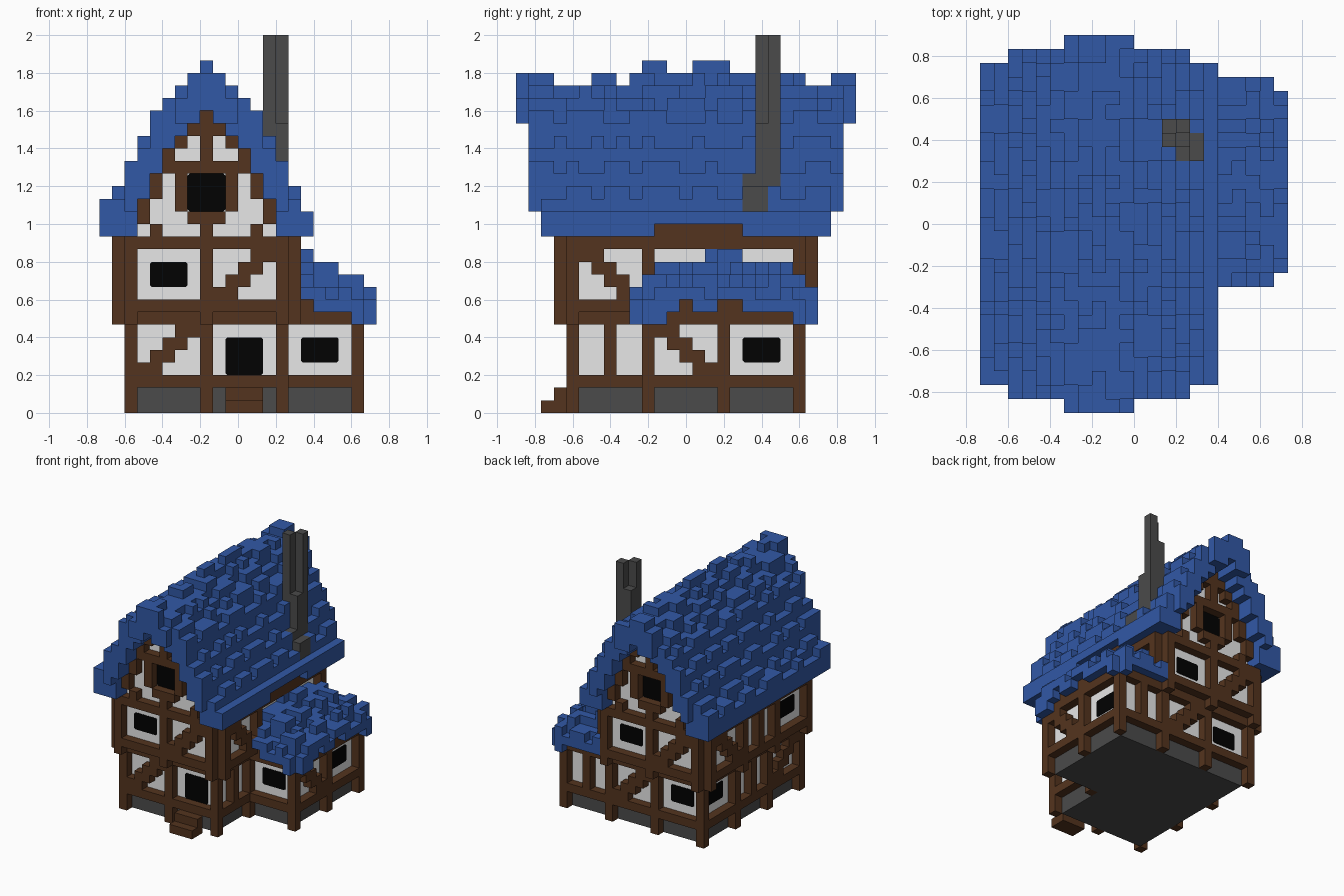
import bpy, bmesh, random

if "Cube" in bpy.data.objects:
    bpy.data.objects.remove(bpy.data.objects["Cube"])

random.seed(4)
V = 1 / 15            # size of one block; block (i, j, k) spans x i..i+1, y j-.5..j+.5, z k..k+1


def mat(name, rgb):
    m = bpy.data.materials.new(name)
    m.diffuse_color = (*rgb, 1)
    m.use_nodes = True
    m.node_tree.nodes["Principled BSDF"].inputs["Base Color"].default_value = m.diffuse_color
    return m


BLUE = mat("roof blue", (0.031, 0.098, 0.38))
BROWN = mat("timber brown", (0.088, 0.034, 0.013))
WHITE = mat("plaster white", (0.8, 0.8, 0.8))
GREY = mat("stone grey", (0.07, 0.07, 0.07))
BLACK = mat("window black", (0.0005, 0.0005, 0.0005))


def finish(name, bm, material):
    me = bpy.data.meshes.new(name)
    bm.to_mesh(me)
    bm.free()
    me.materials.append(material)
    bpy.context.collection.objects.link(bpy.data.objects.new(name, me))


def fill(cells, i0, i1, j0, j1, k0, k1):
    """Add blocks; i and k are half-open, j is inclusive."""
    cells.update((i, j, k) for i in range(i0, i1) for j in range(j0, j1 + 1) for k in range(k0, k1))


def build(name, cells, material):
    """Mesh of the exposed block faces."""
    bm, verts = bmesh.new(), {}

    def vert(p):
        if p not in verts:
            verts[p] = bm.verts.new((p[0] * V, (p[1] - 0.5) * V, p[2] * V))
        return verts[p]
    for c in sorted(cells):
        for a in range(3):
            for s in (0, 1):
                n = list(c)
                n[a] += 2 * s - 1
                if tuple(n) in cells:
                    continue
                b, d = (a + 1) % 3, (a + 2) % 3
                ring = []
                for u, w in ((0, 0), (1, 0), (1, 1), (0, 1)):
                    p = list(c)
                    p[a] += s
                    p[b] += u
                    p[d] += w
                    ring.append(vert(tuple(p)))
                bm.faces.new(ring if s else ring[::-1])
    finish(name, bm, material)


# Roof profile by distance from the ridge column
RIDGE = -3
UNDER = [24, 23, 22, 21, 19, 17, 15, 15, 14]
TOP = [26, 26, 25, 24, 23, 21, 19, 17, 16]

# Stone base and plaster infill
stone, plaster = set(), set()
for cells, k0, k1 in ((stone, 0, 2), (plaster, 2, 8)):
    fill(cells, -8, 3, -8, 8, k0, k1)
    fill(cells, 3, 9, -2, 8, k0, k1)
fill(plaster, -9, 4, -9, 9, 8, 14)
for d in range(7):
    for i in (RIDGE - d, RIDGE + d):
        fill(plaster, i, i + 1, -9, 9, 14, UNDER[d])
build("stone_base", stone, GREY)
build("plaster_walls", plaster, WHITE)

# Timber frame
T = set()
GROUND, UPPER = 3, 9


def beam_x(i0, i1, j, k):
    fill(T, i0, i1, j, j, k, k + 1)


def beam_y(i, j0, j1, k):
    fill(T, i, i + 1, j0, j1, k, k + 1)


def post(i, j, k0, k1):
    fill(T, i, i + 1, j, j, k0, k1)


def brace(u0, step, k0, i=None, j=None):
    """Stepped diagonal over a five-block panel, rising in direction step."""
    for n in range(5):
        u = u0 + n * step
        for k in {max(n - 1, 0), min(n, 3)}:
            T.add((u, j, k0 + k) if i is None else (i, u, k0 + k))


# ground floor frame
for k in (2, 7):
    for j in (-9, 9):
        beam_x(-9, 4, j, k)
    beam_y(-9, -9, 9, k)
    beam_y(3, -9, -3, k)
    beam_x(3, 10, -3, k)
    beam_x(3, 10, 9, k)
    beam_y(9, -3, 9, k)
for i in (-9, -3, 3):
    post(i, -9, 0, 8)
    post(i, 9, 0, 8)
for j in (-3, 3):
    post(-9, j, 0, 8)
for i, j in ((9, -3), (9, 3), (9, 9), (3, -3)):
    post(i, j, 0, 8)
post(3, -6, 2, 8)
post(6, 9, 2, 8)
post(-9, 0, 2, 8)
# wing wall plate glimpsed under the eaves
beam_x(4, 10, -3, 8)
beam_y(9, -3, 9, 8)
# upper floor frame
for k in (8, 13):
    for j in (-10, 10):
        beam_x(-9, 4, j, k)
    for i in (-10, 4):
        beam_y(i, -9, 9, k)
for i in (-10, 4):
    beam_y(i, -9, 9, 14)
    for j in (-9, -3, 3, 9):
        post(i, j, 7, 14)
for j in (-10, 10):
    for i in (-9, -3, 3):
        post(i, j, 7, 14)
post(-10, 0, 9, 13)
# braces
brace(-8, 1, GROUND, j=-9)
brace(2, -1, GROUND, j=9)
brace(2, -1, GROUND, i=9)
brace(-4, -1, GROUND, i=-9)
brace(-2, 1, UPPER, j=-10)
brace(-4, -1, UPPER, j=10)
brace(-4, -1, UPPER, i=4)
brace(4, 1, UPPER, i=-10)
# gable timbers: rakes, window frame, short posts
for j in (-10, 10):
    for d in range(6):
        for i in (RIDGE - d, RIDGE + d):
            post(i, j, UNDER[d + 1], UNDER[d])
    for i in (RIDGE - 2, RIDGE + 2):
        post(i, j, 16, 20)
    beam_x(RIDGE - 1, RIDGE + 2, j, 19)
    beam_x(RIDGE - 1, RIDGE + 2, j, 15)
    post(RIDGE, j, 14, 15)
    post(RIDGE, j, 20, 24)
    for i in (RIDGE - 4, RIDGE + 4):
        post(i, j, 14, 15)
build("timber_frame", T, BROWN)

# Front steps
steps = set()
fill(steps, -1, 2, -11, -11, 0, 1)
fill(steps, -1, 2, -10, -10, 0, 2)
build("front_steps", steps, BROWN)

# Chimney of uneven stacks
chimney = set()
for i, j, top in ((2, 6, 30), (3, 7, 30), (2, 7, 27), (3, 6, 23), (3, 5, 19), (4, 5, 18), (4, 6, 18)):
    fill(chimney, i, i + 1, j, j, 16, top)
build("chimney", chimney, GREY)


# Shingles: bumps in short random runs along a row
def bumps(j0, j1, longest):
    out, h = {}, random.randint(0, 1)
    j = j0
    while j <= j1:
        for _ in range(random.randint(1, longest)):
            out[j] = h
            j += 1
        h = 1 - h
    return out


# Main roof
roof = set()
ridge_line = dict(zip(range(-13, 14), "777666776788778887777776677"))
for d in range(9):
    reach = 13 if d < 3 else 12 if d < 7 else 11
    for i in sorted({RIDGE - d, RIDGE + d}):
        bump = bumps(-reach, reach, 3)
        for j in range(-reach, reach + 1):
            ridge = 20 + int(ridge_line[j])
            top = ridge if d == 0 else min(TOP[d] + (bump[j] if i != 5 else 0), ridge)
            low = UNDER[d]
            if d in (6, 7) and abs(j) > 9:
                low = 16 if abs(j) == 12 else 14
            if abs(j) == 13:
                low = max(low, 23)
            if i == 5 and -2 <= j <= 4:
                low = 15
            if (i, j) == (3, 5) or (i, j) == (4, 5) or (i, j) == (4, 6):
                top = min(top, 17)
            fill(roof, i, i + 1, j, j, low, top)
build("main_roof", roof - chimney, BLUE)

# Side wing hipped roof
wing = set()
for i in range(4, 11):
    bump = bumps(-4, 10, 2)
    for j in range(-4, 11):
        if i == 10 and j in (-4, 10):
            continue
        top = min(12 - (i - 4) // 2, 9 + min(j + 4, 10 - j)) + bump[j]
        if i < 6:
            top = min(top, 13 if 1 <= j <= 5 else 12)
        low = 8
        if i >= 9 and (j < -1 or j > 8):
            low = 7
        if (i == 10 and j in (0, 3, 4)) or (i == 5 and j == -4):
            low = 9
        fill(wing, i, i + 1, j, j, low, max(top, low + 1))
build("wing_roof", wing - T, BLUE)

# Windows and door: thin plates with clipped corners on the plaster
glass = bmesh.new()


def plate(axis, pos, u0, u1, k0, k1):
    c = 0.15
    outline = [(u0 + c, k0), (u1 - c, k0), (u1, k0 + c), (u1, k1 - c),
               (u1 - c, k1), (u0 + c, k1), (u0, k1 - c), (u0, k0 + c)]
    faces = []
    for off in (-0.05, 0.05):
        faces.append([glass.verts.new((u * V, (pos + off) * V, k * V) if axis == 'y'
                                      else ((pos + off) * V, u * V, k * V)) for u, k in outline])
    a, b = faces
    glass.faces.new(a)
    glass.faces.new(b[::-1])
    for n in range(8):
        glass.faces.new((a[n - 1], a[n], b[n], b[n - 1]))


plate('y', -8.5, -1, 2, 3, 6)          # door
plate('y', -2.5, 5, 8, 4, 6)           # wing front
plate('x', 9, 4.5, 7.5, 4, 6)          # wing side
plate('y', -9.5, -7, -4, 10, 12)       # upper front
plate('y', 9.5, -1, 2, 10, 12)         # upper back
plate('y', 8.5, -7, -4, 4, 6)          # ground back
plate('x', -8, 4.5, 7.5, 4, 6)         # ground left
plate('x', -9, -7.5, -4.5, 10, 12)     # upper left
for y in (-9.5, 9.5):
    plate('y', y, -4, -1, 16, 19)      # gables
bmesh.ops.recalc_face_normals(glass, faces=glass.faces)
finish("windows_and_door", glass, BLACK)
